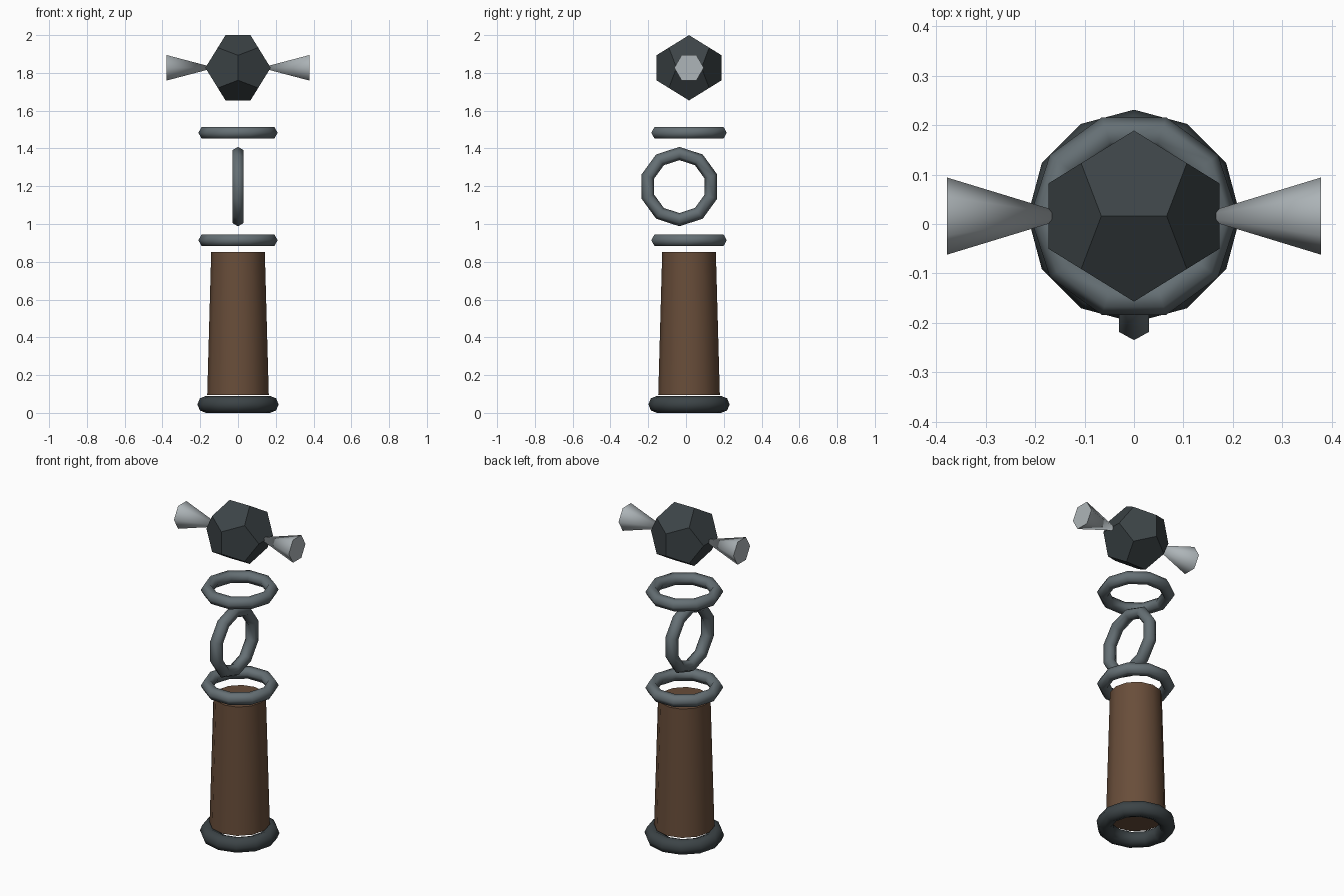
import bpy, bmesh
from math import pi, radians, sqrt
from itertools import product

if "Cube" in bpy.data.objects:
    bpy.data.objects.remove(bpy.data.objects["Cube"])

CY = 0.016  # shared centre line in y


def material(name, rgb):
    m = bpy.data.materials.new(name)
    m.diffuse_color = (*rgb, 1)
    m.use_nodes = True
    m.node_tree.nodes["Principled BSDF"].inputs["Base Color"].default_value = m.diffuse_color
    return m


dark = material("dark_iron", (0.045, 0.057, 0.062))
iron = material("iron", (0.13, 0.16, 0.175))
steel = material("steel", (0.42, 0.46, 0.48))
wood = material("wood", (0.14, 0.075, 0.042))


def finish(name, mat):
    ob = bpy.context.object
    ob.name = name
    ob.data.materials.append(mat)
    bpy.ops.object.shade_smooth_by_angle(angle=radians(62))
    return ob


def ring(name, loc, major, minor, sides, section, mat, tilt=0):
    bpy.ops.mesh.primitive_torus_add(location=loc, rotation=(0, tilt, 0),
                                     major_radius=major, minor_radius=minor,
                                     major_segments=sides, minor_segments=section)
    return finish(name, mat)


def cone(name, loc, r1, r2, depth, sides, mat, tilt=0):
    bpy.ops.mesh.primitive_cone_add(vertices=sides, radius1=r1, radius2=r2, depth=depth,
                                    location=loc, rotation=(0, tilt, 0))
    return finish(name, mat)


# Pommel ring and tapered handle
ring("pommel_ring", (0, CY, 0.045), 0.17, 0.045, 12, 8, dark)
cone("handle", (0, CY, 0.473), 0.163, 0.142, 0.756, 12, wood)

# Chain links, the middle one standing upright
for name, y, z, tilt in (("lower_link", CY, 0.914, 0),
                         ("middle_link", -0.035, 1.198, pi / 2),
                         ("upper_link", CY, 1.483, 0)):
    ring(name, (0, y, z), 0.175, 0.035, 10, 6, iron, tilt)

# Dodecahedron head: convex hull of a cube and three golden rectangles
phi = (1 + sqrt(5)) / 2
points = list(product((-1, 1), repeat=3))
for a, b in product((-1 / phi, 1 / phi), (-phi, phi)):
    points += [(a, 0, b), (0, b, a), (b, a, 0)]
bm = bmesh.new()
for p in points:
    bm.verts.new([c * 0.1068 for c in p])
bmesh.ops.convex_hull(bm, input=bm.verts[:])
bmesh.ops.dissolve_limit(bm, angle_limit=radians(5), verts=bm.verts[:], edges=bm.edges[:])
bmesh.ops.recalc_face_normals(bm, faces=bm.faces[:])
mesh = bpy.data.meshes.new("head")
bm.to_mesh(mesh)
bm.free()
mesh.materials.append(dark)
head = bpy.data.objects.new("head", mesh)
head.location = (0, CY, 1.827)
bpy.context.collection.objects.link(head)

# Flared spikes on both sides, narrow end sunk into the head
for side, name in ((1, "right_spike"), (-1, "left_spike")):
    cone(name, (side * 0.25, CY, 1.827), 0, 0.078, 0.256, 6, steel, side * pi / 2)
